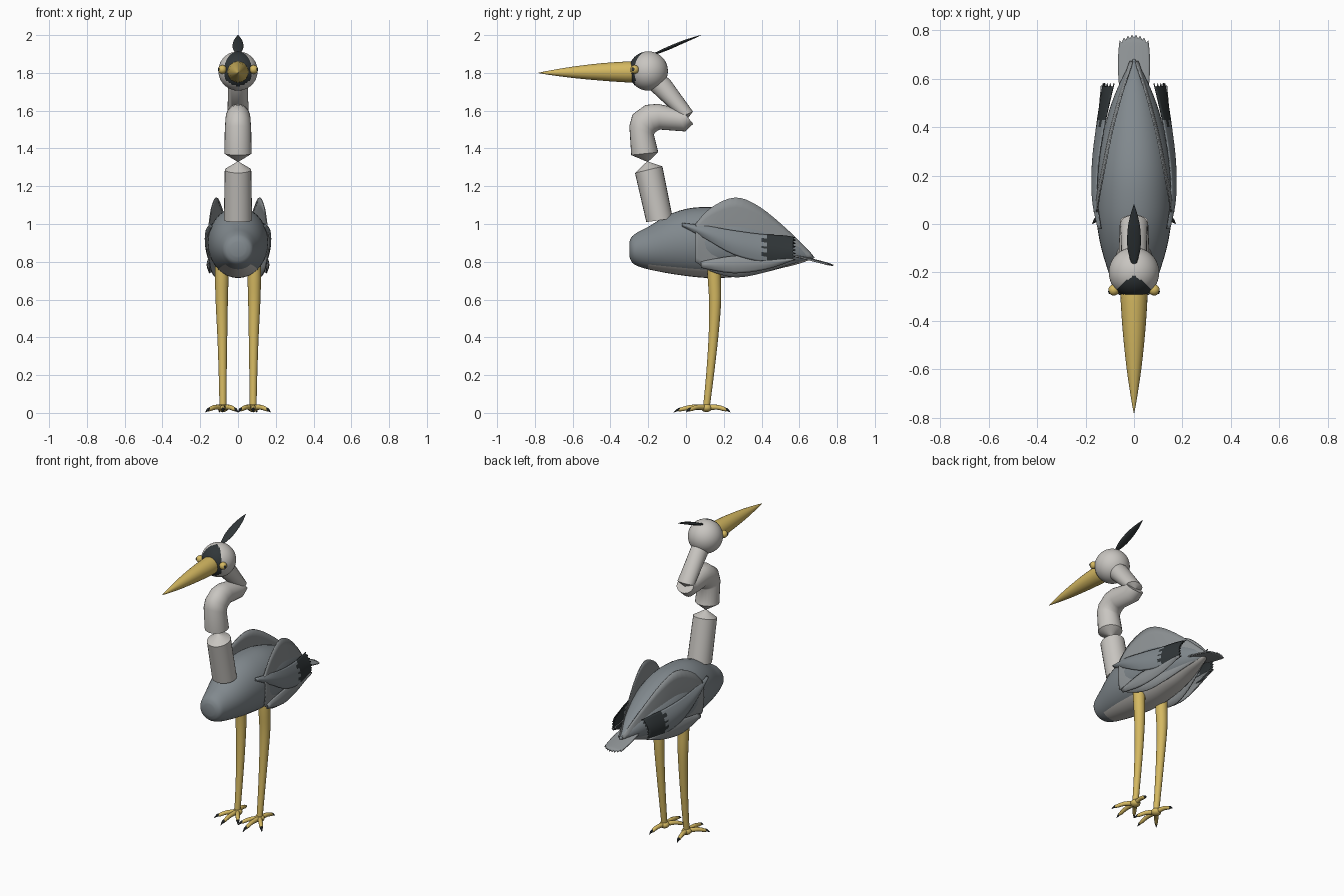
import bpy, bmesh, math
from mathutils import Vector as V

if "Cube" in bpy.data.objects:
    bpy.data.objects.remove(bpy.data.objects["Cube"])


def mat(name, r, g, b):
    m = bpy.data.materials.new(name)
    m.diffuse_color = (r, g, b, 1)
    m.use_nodes = True
    m.node_tree.nodes["Principled BSDF"].inputs["Base Color"].default_value = m.diffuse_color
    return m


SLATE = mat("slate_grey", 0.22, 0.25, 0.27)
PALE = mat("pale_grey", 0.58, 0.56, 0.53)
DARK = mat("charcoal", 0.03, 0.037, 0.04)
YELLOW = mat("ochre_yellow", 0.66, 0.48, 0.12)
FEATHER = mat("feather_grey", 0.27, 0.29, 0.30)


def finish(name, bm, mats, rule=None, angle=40, thick=0):
    """Turn a bmesh into a smooth shaded object, coloured by an optional face rule."""
    bmesh.ops.recalc_face_normals(bm, faces=bm.faces)
    if rule:
        for f in bm.faces:
            f.material_index = rule(f.calc_center_median(), f.normal)
    me = bpy.data.meshes.new(name)
    bm.to_mesh(me)
    bm.free()
    for m in mats:
        me.materials.append(m)
    me.shade_smooth()
    me.set_sharp_from_angle(angle=math.radians(angle))
    ob = bpy.data.objects.new(name, me)
    bpy.context.collection.objects.link(ob)
    if thick:
        s = ob.modifiers.new("thickness", 'SOLIDIFY')
        s.thickness, s.offset = thick, 0
    return ob


def spline(rows, k):
    """Catmull-Rom resampling of rows of numbers."""
    out = []
    for i in range(len(rows) - 1):
        a, b, c, d = (rows[max(0, min(len(rows) - 1, i + j))] for j in (-1, 0, 1, 2))
        for s in range(k):
            t = s / k
            out.append([0.5 * (2 * q + (r - p) * t + (2 * p - 5 * q + 4 * r - w) * t * t
                               + (3 * q - p - 3 * r + w) * t ** 3) for p, q, r, w in zip(a, b, c, d)])
    return out + [list(rows[-1])]


def loft(rings, n):
    """Skin a list of elliptical rings (centre, axis u, axis v)."""
    bm = bmesh.new()
    loops = []
    for c, u, v in rings:
        loops.append([bm.verts.new(c + u * math.cos(2 * math.pi * i / n) + v * math.sin(2 * math.pi * i / n))
                      for i in range(n)])
    for a, b in zip(loops, loops[1:]):
        for i in range(n):
            bm.faces.new((a[i], a[i - 1], b[i - 1], b[i]))
    bm.faces.new(loops[0])
    bm.faces.new(loops[-1])
    return bm


def side_rings(rows):
    """Rings seen from the side: two outline points (y, z) and the half width in x."""
    out = []
    for y1, z1, y2, z2, hx in rows:
        p, q = V((0, y1, z1)), V((0, y2, z2))
        out.append(((p + q) / 2, V((hx, 0, 0)), (q - p) / 2))
    return out


def tube(rows):
    """Rings along a path of (x, y, z, radius)."""
    out = []
    for i, r in enumerate(rows):
        d = V(rows[min(i + 1, len(rows) - 1)][:3]) - V(rows[max(i - 1, 0)][:3])
        u = d.cross(V((0.31, 0.2, 0.93)) if abs(d.normalized().z) < 0.8 else V((0, 1, 0))).normalized()
        out.append((V(r[:3]), u * r[3], d.cross(u).normalized() * r[3]))
    return out


def ball(name, c, r, mats, rule=None, seg=32, scale=(1, 1, 1)):
    bm = bmesh.new()
    bmesh.ops.create_uvsphere(bm, u_segments=seg, v_segments=seg // 2 + 4, radius=r)
    for v in bm.verts:
        v.co = V([a * b for a, b in zip(v.co, scale)]) + V(c)
    return finish(name, bm, mats, rule)


# body with pale belly
body = [(-.30, .83, .905, .04), (-.285, .795, .935, .072), (-.25, .775, .96, .088), (-.2, .76, .985, .105),
        (-.1, .74, 1.045, .135), (0, .725, 1.08, .153), (.1, .715, 1.09, .16), (.2, .715, 1.085, .157),
        (.3, .725, 1.06, .145), (.4, .74, 1.02, .122), (.5, .765, .965, .092), (.6, .79, .90, .05),
        (.68, .82, .825, .004)]
rows = [(y, lo, y, hi, w) for y, lo, hi, w in spline(body, 3)]
finish("body", loft(side_rings(rows), 36), [SLATE, PALE],
       lambda c, n: int(n.z < -0.72 and c.y > -0.2))

# kinked neck, pinched at two joints
neck = [(-.21, 1.01, -.07, 1.03, .075), (-.27, 1.27, -.125, 1.305, .07), (-.207, 1.33, -.2, 1.33, .004),
        (-.29, 1.365, -.147, 1.38, .072), (-.30, 1.52, -.17, 1.475, .07), (-.283, 1.58, -.166, 1.48, .068),
        (-.215, 1.63, -.16, 1.487, .066), (-.15, 1.636, -.14, 1.50, .064), (-.05, 1.615, -.005, 1.49, .06),
        (-.02, 1.602, .038, 1.53, .058), (.008, 1.568, .012, 1.562, .004), (-.035, 1.565, .037, 1.595, .056),
        (-.19, 1.71, -.085, 1.765, .052), (-.22, 1.76, -.13, 1.80, .048)]
finish("neck", loft(side_rings(neck), 24), [PALE], angle=50)

# head with dark face and forehead
HC = V((0, -.2, 1.81))


def face_rule(c, n):
    d = c - HC
    return int(d.y < -0.068 or (d.z > 0 and abs(d.x) < (-0.01 - d.y) * 1.3))


ball("head", HC, .104, [PALE, DARK], face_rule, 40)

# beak
beak = spline([(0, -.28, 1.805, .055), (0, -.32, 1.805, .055), (0, -.45, 1.805, .046), (0, -.6, 1.803, .03),
               (0, -.72, 1.801, .012), (0, -.78, 1.8, .001)], 3)
finish("beak", loft(tube(beak), 24), [YELLOW])

# crest plume
crest = spline([(-.18, 1.895, .006, .004), (-.1, 1.928, .027, .008), (-.02, 1.962, .026, .007),
                (.04, 1.985, .014, .004), (.08, 2.0, .001, .001)], 4)
finish("crest", loft([(V((0, y, z)), V((w, 0, 0)), V((0, -t * .4, t))) for y, z, w, t in crest], 12), [DARK])


def plate(name, rows, mats, rule=None, cols=8, end=0, tilt=0, side=1):
    """Feather plate from rows of (y, low z, high z, x), bowed, with an optional zigzag end."""
    bm = bmesh.new()
    grid = []
    for i, (y, lo, hi, x) in enumerate(rows):
        line = []
        for j in range(cols + 1):
            t = j / cols
            yy = y - (end * (j % 2) if i == len(rows) - 1 else 0)
            xx = x - tilt * t * t * i / len(rows) + .012 * math.sin(math.pi * t)
            line.append(bm.verts.new((side * xx, yy, lo + (hi - lo) * t)))
        grid.append(line)
    for a, b in zip(grid, grid[1:]):
        for j in range(cols):
            bm.faces.new((a[j], a[j + 1], b[j + 1], b[j]))
    return finish(name, bm, mats, rule, thick=.006)


back_leaf = spline([(.05, .80, 1.0, .152), (.13, .75, 1.085, .14), (.26, .718, 1.14, .115), (.39, .737, 1.09, .088),
                    (.55, .785, .957, .045), (.67, .822, .834, .004)], 4)
flight = spline([(-.02, .99, 1.003, .135), (.1, .925, .99, .160), (.25, .84, .965, .162), (.4, .80, .945, .146),
                 (.5, .79, .94, .132), (.58, .81, .93, .12)], 4)
lower = spline([(.08, .77, .80, .15), (.25, .74, .83, .15), (.42, .76, .83, .135), (.57, .81, .815, .122)], 4)
claw_tips = [(.0, .0), (.08, -.065), (.172, .0), (.10, .235)]

for s, label in ((1, "left"), (-1, "right")):
    # folded wing: broad leaf, flight feathers with dark tips, lower feathers
    plate("wing_leaf_" + label, back_leaf, [FEATHER], side=s)
    plate("flight_feathers_" + label, flight, [SLATE, DARK],
          lambda c, n: int(c.y > .42 + .02 * math.sin(c.z * 170)), cols=14, end=.025, tilt=.04, side=s)
    plate("lower_feathers_" + label, lower, [FEATHER], side=s)

    # eye and pupil
    ball("eye_" + label, (s * .083, -.272, 1.818), .023, [YELLOW], seg=20)
    ball("pupil_" + label, (s * .1015, -.279, 1.819), .010, [DARK], seg=12, scale=(.5, 1, 1))

    # leg
    leg = spline([(s * .085, .15, .82, .038), (s * .086, .15, .72, .036), (s * .086, .154, .58, .032),
                  (s * .083, .145, .4, .026), (s * .081, .127, .2, .021), (s * .08, .108, .03, .018)], 4)
    finish("leg_" + label, loft(tube(leg), 18), [YELLOW])

    # foot with four toes and dark claws
    ball("foot_" + label, (s * .08, .108, .027), .03, [YELLOW], seg=16, scale=(1, 1, .75))
    root = V((s * .08, .108, .028))
    for k, (x, y) in enumerate(claw_tips):
        tip = V((s * x, y, .003))
        a, b, c = root.lerp(tip, .45), root.lerp(tip, .74), root.lerp(tip, .86)
        toe = [(*root, .015), (a.x, a.y, .03, .013), (b.x, b.y, .02, .011), (c.x, c.y, .015, .007)]
        claw = [(b.x, b.y, .02, .009), (c.x, c.y, .017, .008), (*tip, .001)]
        finish(f"toe_{label}_{k}", loft(tube(spline(toe, 3)), 10), [YELLOW])
        finish(f"claw_{label}_{k}", loft(tube(spline(claw, 3)), 8), [DARK])

# tail fan with scalloped end
bm = bmesh.new()
tail = spline([(.5, .85, .05), (.58, .835, .062), (.66, .815, .066), (.73, .797, .062), (.755, .79, .058)], 2)
grid = []
for i, (y, z, w) in enumerate(tail):
    line = []
    for j in range(15):
        t = j / 7 - 1
        yy = y + (i == len(tail) - 1) * (.025 * (1 - t * t) - .014 * (j % 2))
        line.append(bm.verts.new((w * t, yy, z - .4 * (yy - y) - .006 * t * t)))
    grid.append(line)
for a, b in zip(grid, grid[1:]):
    for j in range(14):
        bm.faces.new((a[j], a[j + 1], b[j + 1], b[j]))
finish("tail", bm, [FEATHER], thick=.008)
